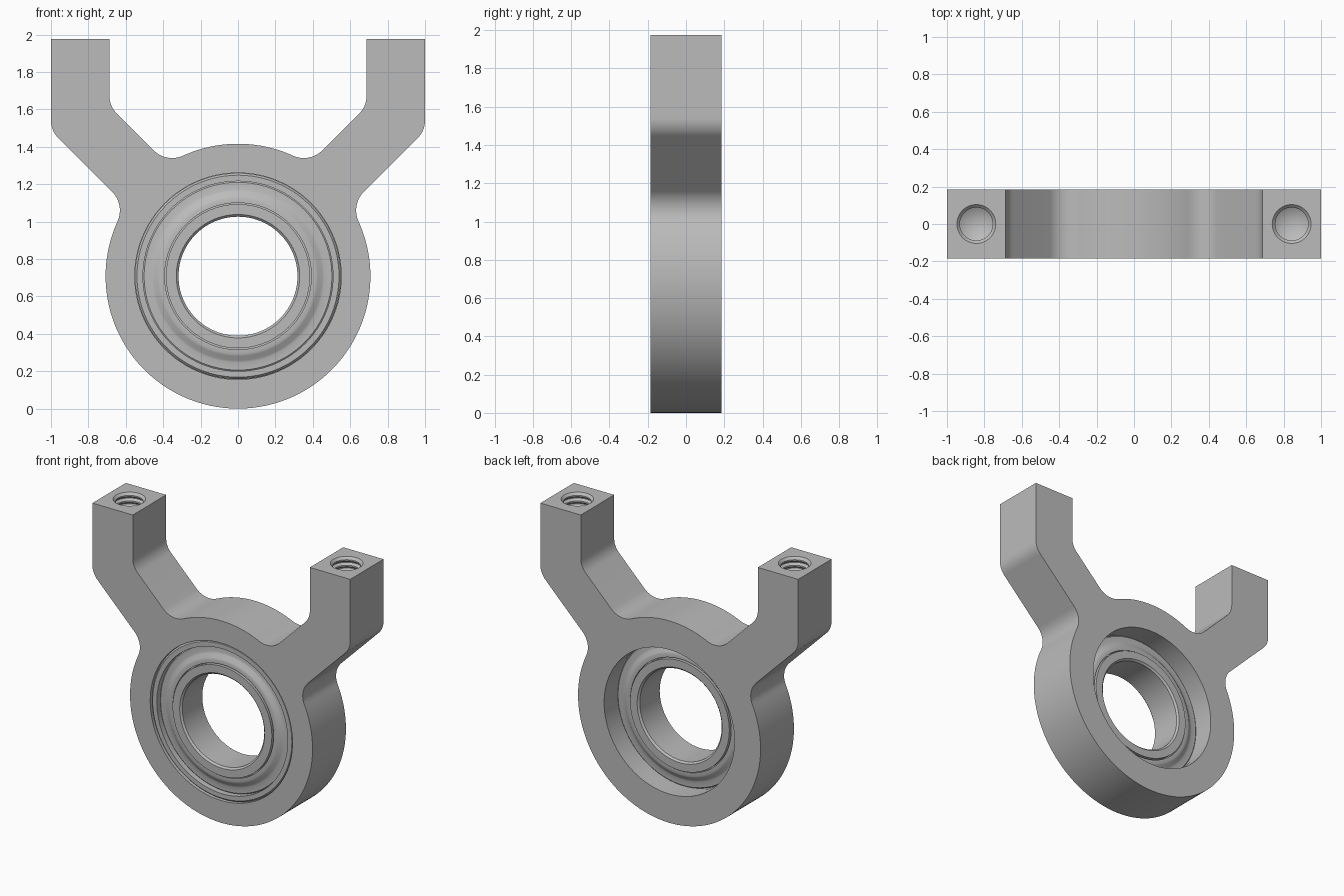
import bpy, bmesh
from math import pi, radians, degrees, sin, cos, tan, atan2, sqrt
from mathutils import Vector

if "Cube" in bpy.data.objects:
    bpy.data.objects.remove(bpy.data.objects["Cube"])

grey = bpy.data.materials.new("plain grey metal")
grey.use_nodes = True
COLOUR = (0.5, 0.5, 0.5, 1)
grey.diffuse_color = COLOUR
grey.node_tree.nodes["Principled BSDF"].inputs["Base Color"].default_value = COLOUR

R = 0.708          # housing radius, also the height of its centre
HALF = 0.185       # half thickness
TOP = 1.975
ARM_IN, ARM_OUT = 0.687, 1.0
OFFSET = 0.222     # shift of the diagonal arm edges from the diagonal
FILLET, BEND = 0.14, 0.13
HOLE_X = 0.843
CENTRE = Vector((0, 0, R))
Y, Z = Vector((0, 1, 0)), Vector((0, 0, 1))


def make_object(name, bm, location):
    bmesh.ops.recalc_face_normals(bm, faces=bm.faces[:])
    mesh = bpy.data.meshes.new(name)
    bm.to_mesh(mesh)
    bm.free()
    mesh.materials.append(grey)
    obj = bpy.data.objects.new(name, mesh)
    obj.location = location
    bpy.context.collection.objects.link(obj)
    return obj


def smooth(obj):
    bpy.ops.object.select_all(action="DESELECT")
    obj.select_set(True)
    bpy.context.view_layer.objects.active = obj
    bpy.ops.object.shade_smooth_by_angle(angle=radians(25))


def lathe(name, profile, axis, location, steps=96, closed=True):
    """Revolve (radius, distance along axis) points around the axis."""
    bm = bmesh.new()
    verts = [bm.verts.new(Vector((r, 0, 0)) + axis * a) for r, a in profile]
    edges = [bm.edges.new(pair) for pair in zip(verts, verts[1:])]
    if closed:
        edges.append(bm.edges.new((verts[-1], verts[0])))
    bmesh.ops.spin(bm, geom=verts + edges, cent=(0, 0, 0), axis=axis,
                   angle=2 * pi, steps=steps)
    bmesh.ops.remove_doubles(bm, verts=bm.verts[:], dist=1e-5)
    return make_object(name, bm, location)


def arc(cx, cz, r, start, end, n=12):
    angles = [radians(start + (end - start) * i / n) for i in range(n + 1)]
    return [(cx + r * cos(a), cz + r * sin(a)) for a in angles]


# Bracket outline, right half, relative to the housing centre
k = OFFSET + sqrt(2) * FILLET
near = (sqrt(2 * (R + FILLET) ** 2 - k * k) - k) / 2
far = near + k
touch = degrees(atan2(near, far))
t = BEND * tan(pi / 8)
half = arc(0, 0, R, -90, touch, 48)
half += arc(far, near, FILLET, 180 + touch, 135)
half += arc(ARM_OUT - BEND, ARM_OUT - OFFSET + t, BEND, -45, 0)
half += [(ARM_OUT, TOP - R), (ARM_IN, TOP - R)]
half += arc(ARM_IN - BEND, ARM_IN + OFFSET + t, BEND, 0, -45)
half += arc(near, far, FILLET, -45, -90 - touch)
half += arc(0, 0, R, 90 - touch, 90, 12)
outline = half + [(-x, z) for x, z in reversed(half[1:-1])]

bm = bmesh.new()
face = bm.faces.new([bm.verts.new((x, -HALF, z)) for x, z in outline])
bmesh.ops.remove_doubles(bm, verts=bm.verts[:], dist=1e-5)
solid = bmesh.ops.extrude_face_region(bm, geom=bm.faces[:])
bmesh.ops.translate(bm, vec=(0, 2 * HALF, 0),
                    verts=[v for v in solid["geom"] if isinstance(v, bmesh.types.BMVert)])
bracket = make_object("bracket", bm, CENTRE)

# Stepped bearing seat, with a shoulder at the back
BACK = 0.07
BEARING_R, SHOULDER_R = 0.552, 0.506
cutters = [lathe("seat_cutter", [(0, -0.3), (BEARING_R, -0.3), (BEARING_R, BACK),
                                 (SHOULDER_R, BACK), (SHOULDER_R, 0.3), (0, 0.3)],
                 Y, CENTRE, closed=False)]

# Threaded blind holes in the arm tops
MINOR, MAJOR, PITCH = 0.088, 0.104, 0.04
thread = [(0, 0.05), (MAJOR, 0.05), (MAJOR, 0), (MINOR, -0.016)]
for i in range(9):
    z = -0.02 - i * PITCH
    thread += [(MINOR, z - 0.005), (MAJOR, z - 0.018), (MAJOR, z - 0.022), (MINOR, z - 0.035)]
thread += [(MINOR, -0.42), (0, -0.47)]
for side in (-1, 1):
    cutters.append(lathe("thread_cutter", thread, Z, (side * HOLE_X, 0, TOP), 40, False))

bpy.context.view_layer.objects.active = bracket
for cutter in cutters:
    cutter.hide_render = True
    cut = bracket.modifiers.new("cut", "BOOLEAN")
    cut.operation, cut.solver, cut.object = "DIFFERENCE", "EXACT", cutter
    bpy.ops.object.modifier_apply(modifier=cut.name)
    bpy.data.objects.remove(cutter)
smooth(bracket)

# Bearing: two races and a shield between them, the same front and back
FRONT = -HALF + 0.01
MIDDLE, DEEP = (FRONT + BACK) / 2, (BACK - FRONT) / 2


def bearing_part(name, points):
    """Points are (radius, depth below the bearing face)."""
    front = [(r, MIDDLE - DEEP + d) for r, d in points]
    back = [(r, MIDDLE + DEEP - d) for r, d in reversed(points)]
    smooth(lathe(name, front + back, Y, CENTRE))


bearing_part("outer_race", [(0.508, 0.05), (0.508, 0), (0.54, 0), (0.551, 0.012)])
bearing_part("inner_race", [(0.318, 0.012), (0.33, 0), (0.385, 0), (0.385, 0.05)])
bearing_part("shield", [(0.385, 0.03), (0.392, 0.03), (0.392, 0.01), (0.415, 0.01),
                        (0.428, 0.014), (0.45, 0.031), (0.463, 0.035),
                        (0.502, 0.035), (0.508, 0.04)])
